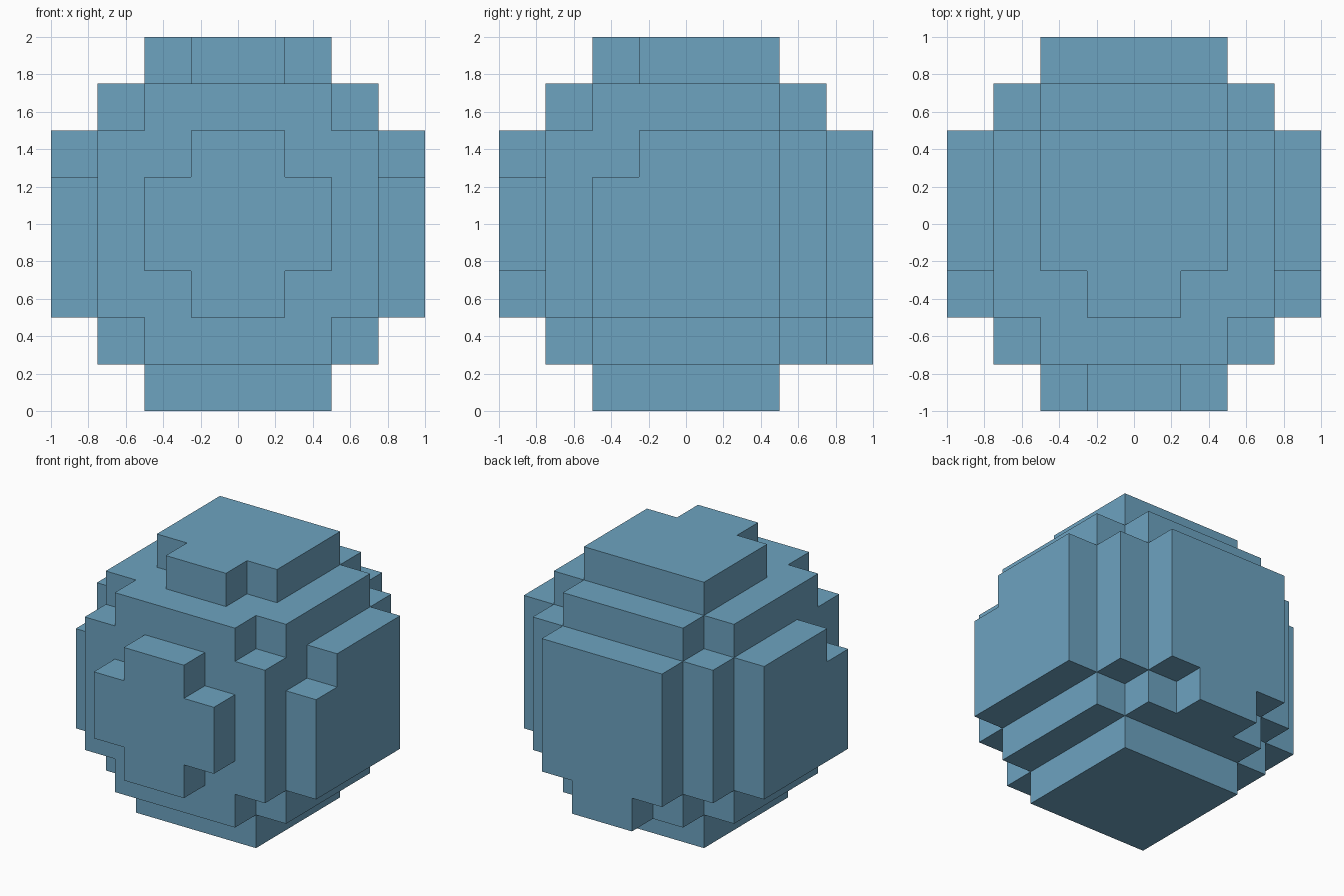
import bpy, bmesh
from itertools import product
from mathutils import Vector

cube = bpy.data.objects.get("Cube")
if cube:
    bpy.data.objects.remove(cube, do_unlink=True)

CELL = 0.25  # edge of one block
blue = bpy.data.materials.new("soft_blue")
blue.use_nodes = True
blue.diffuse_color = (0.153, 0.366, 0.527, 1)
blue.node_tree.nodes["Principled BSDF"].inputs["Base Color"].default_value = blue.diffuse_color


def block(x, y, z):
    """Cells of a box given as (low, high) block ranges from the centre."""
    return set(product(range(*x), range(*y), range(*z)))


wide, mid = (-3, 3), (-2, 2)
inner = (-1, 1)

# Rounded core: three crossing slabs leave every outer corner stepped
cells = block(wide, wide, mid) | block(wide, mid, wide) | block(mid, wide, wide)

# Front plate: cross shape
cells |= block(mid, (-4, -3), inner) | block(inner, (-4, -3), mid)

# Back plate with a tab hanging below it
cells |= block(mid, (3, 4), mid) | block(inner, (3, 4), (-3, -2))

# Side plates, each missing its upper front corner
for side in ((-4, -3), (3, 4)):
    cells |= block(side, mid, mid) - block(side, (-2, -1), (1, 2))

# Top plate, missing both front corners
top = (3, 4)
cells |= block(mid, (-1, 2), top) | block(inner, (-2, -1), top)

# Bottom plate: plain square
cells |= block(mid, mid, (-4, -3))

# Skin the outside of the blocks
bm = bmesh.new()
for cell in sorted(cells):
    centre = Vector(cell) + Vector((0.5, 0.5, 0.5))
    for axis, sign in product(range(3), (-1, 1)):
        n = Vector((0, 0, 0))
        n[axis] = sign
        if tuple(int(c + d) for c, d in zip(cell, n)) in cells:
            continue
        u = Vector((n.y, n.z, n.x))
        v = n.cross(u)
        corners = [centre + (n + a * u + b * v) / 2
                   for a, b in ((-1, -1), (1, -1), (1, 1), (-1, 1))]
        bm.faces.new([bm.verts.new((p + Vector((0, 0, 4))) * CELL) for p in corners])

# Join the squares and merge them into large flat faces
bmesh.ops.remove_doubles(bm, verts=bm.verts, dist=0.001)
bmesh.ops.dissolve_limit(bm, angle_limit=0.02, verts=bm.verts, edges=bm.edges)

mesh = bpy.data.meshes.new("blocky_ball")
bm.to_mesh(mesh)
bm.free()
mesh.materials.append(blue)
ball = bpy.data.objects.new("blocky_ball", mesh)
bpy.context.collection.objects.link(ball)
